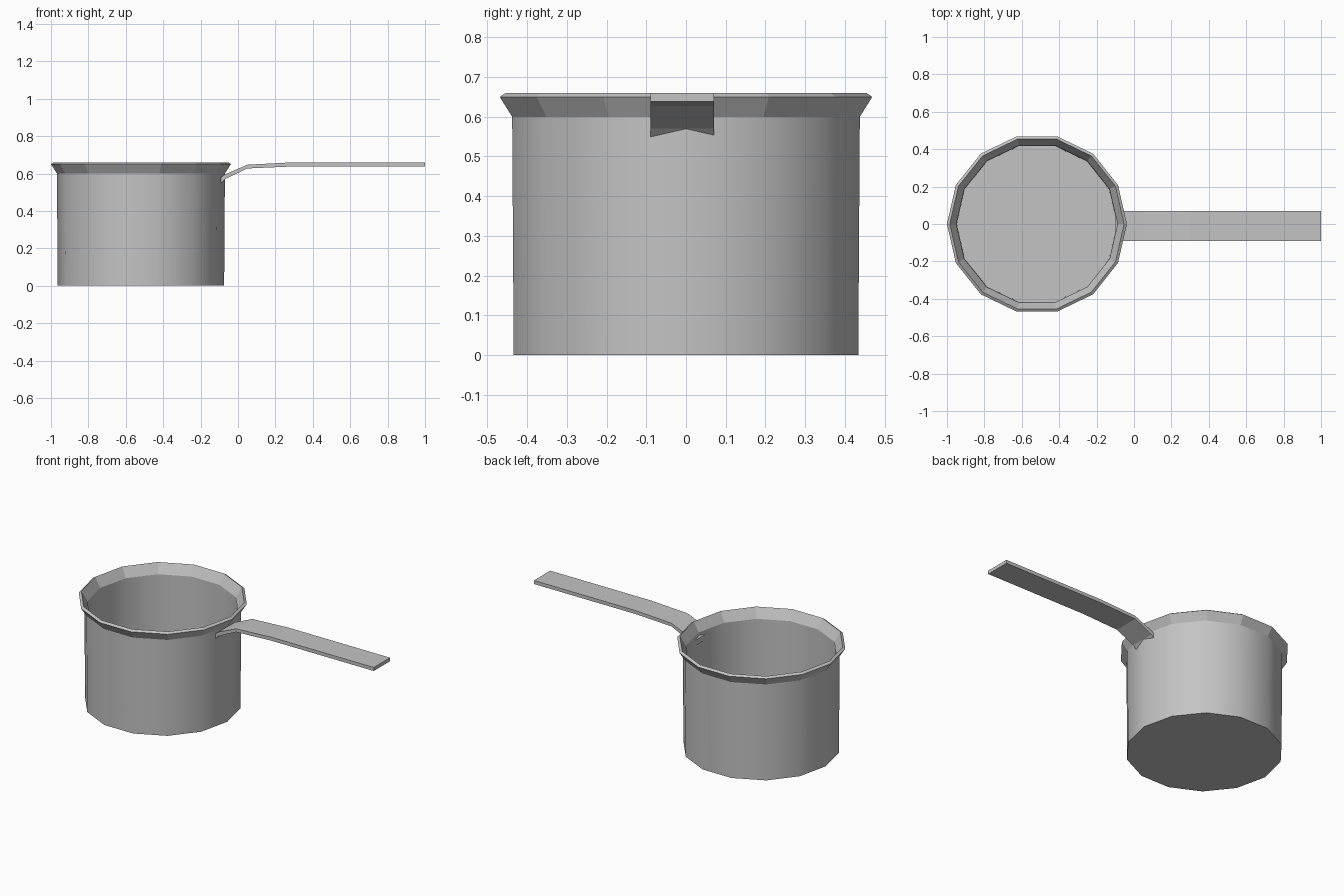
import bpy, bmesh
from math import cos, sin, pi

cube = bpy.data.objects.get("Cube")
if cube:
    bpy.data.objects.remove(cube, do_unlink=True)

SIDES = 14
CENTRE_X = -0.519

metal = bpy.data.materials.new("grey metal")
metal.use_nodes = True
colour = (0.55, 0.55, 0.55, 1)
metal.diffuse_color = colour
metal.node_tree.nodes["Principled BSDF"].inputs["Base Color"].default_value = colour


def finish(name, bm):
    bmesh.ops.recalc_face_normals(bm, faces=bm.faces)
    mesh = bpy.data.meshes.new(name)
    bm.to_mesh(mesh)
    bm.free()
    mesh.materials.append(metal)
    obj = bpy.data.objects.new(name, mesh)
    bpy.context.collection.objects.link(obj)
    return obj


# Pot: lathed outline of (radius, height) from outer base, over the rim, to inner floor
outline = [(0.445, 0), (0.449, 0.6), (0.481, 0.65), (0.466, 0.66),
           (0.431, 0.6), (0.428, 0.02)]
bm = bmesh.new()
rings = []
for r, z in outline:
    rings.append([bm.verts.new((CENTRE_X + r * cos(2 * pi * i / SIDES),
                                r * sin(2 * pi * i / SIDES), z))
                  for i in range(SIDES)])
for k in range(len(rings) - 1):
    low, high = rings[k], rings[k + 1]
    for i in range(SIDES):
        j = (i + 1) % SIDES
        face = bm.faces.new((low[i], low[j], high[j], high[i]))
        # Tall walls are smooth, the flared rim is faceted
        face.smooth = k in (0, len(rings) - 2)
bm.faces.new(rings[0][::-1])
bm.faces.new(rings[-1])
finish("pot", bm)

# Handle: bent strip, side profile of (x, top height, bottom height)
profile = [(-0.1, 0.573, 0.54), (-0.07, 0.595, 0.57), (0.05, 0.647, 0.627),
           (0.3, 0.66, 0.638), (1.0, 0.66, 0.638)]
bm = bmesh.new()
side = [(x, top) for x, top, low in profile]
side += [(x, low) for x, top, low in reversed(profile)]
strip = bm.faces.new([bm.verts.new((x, -0.09, z)) for x, z in side])
grown = bmesh.ops.extrude_face_region(bm, geom=[strip])["geom"]
bmesh.ops.translate(bm, vec=(0, 0.16, 0),
                    verts=[v for v in grown if isinstance(v, bmesh.types.BMVert)])
finish("handle", bm)
